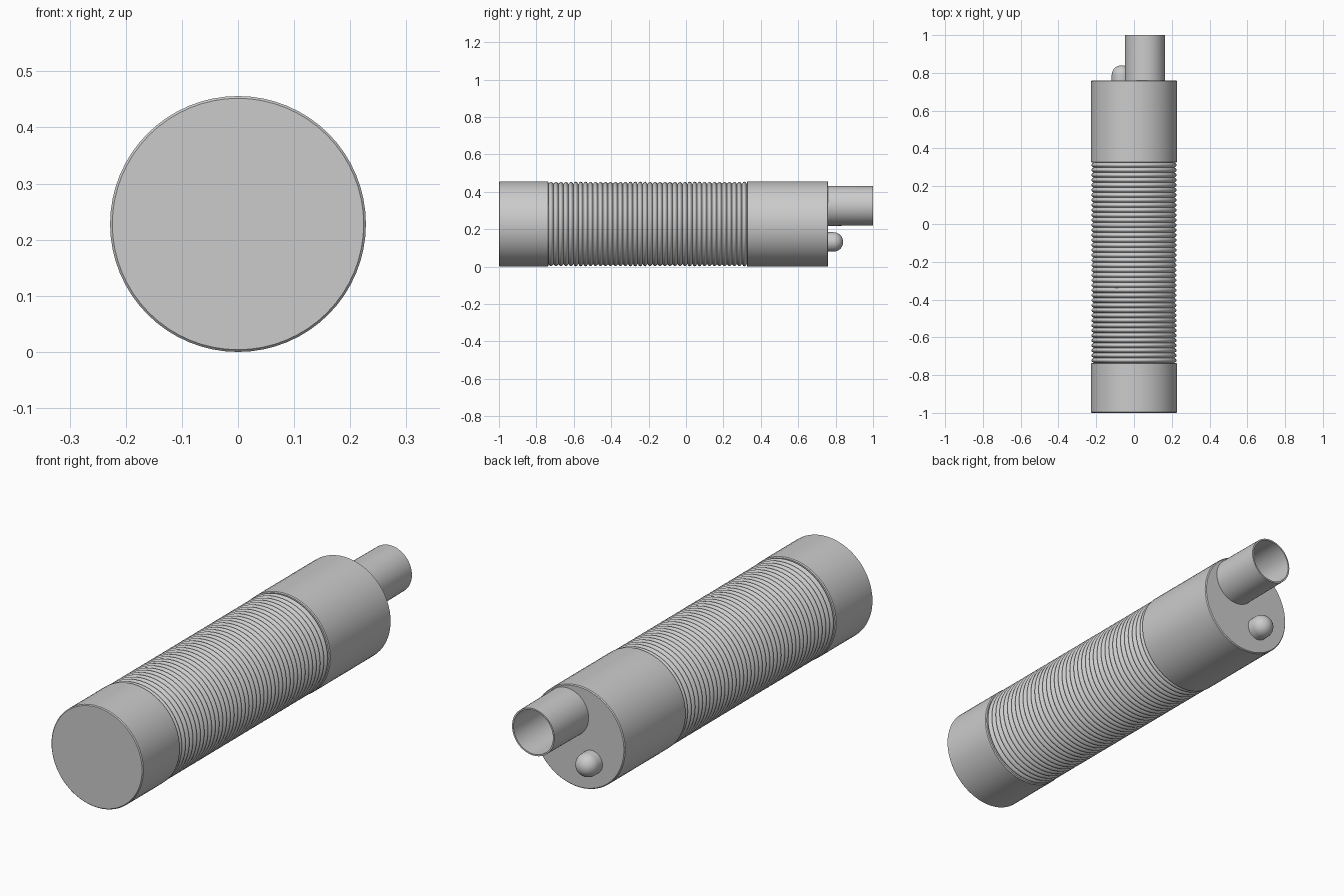
import bpy, bmesh, math
from mathutils import Vector

if "Cube" in bpy.data.objects:
    bpy.data.objects.remove(bpy.data.objects["Cube"], do_unlink=True)

grey = bpy.data.materials.new("plain_grey")
grey.use_nodes = True
colour = (0.6, 0.6, 0.6, 1)
grey.diffuse_color = colour
grey.node_tree.nodes["Principled BSDF"].inputs["Base Color"].default_value = colour

R = 0.228          # body radius
BEVEL = 0.004


def lathe(name, profile, x=0.0, z=R, steps=64):
    """Spin (radius, y) points around an axis parallel to y."""
    bm = bmesh.new()
    verts = [bm.verts.new((x + r, y, z)) for r, y in profile]
    edges = [bm.edges.new(pair) for pair in zip(verts, verts[1:])]
    bmesh.ops.spin(bm, geom=verts + edges, cent=Vector((x, 0, z)), axis=(0, 1, 0),
                   angle=math.tau, steps=steps)
    bmesh.ops.remove_doubles(bm, verts=bm.verts, dist=1e-5)
    bmesh.ops.recalc_face_normals(bm, faces=bm.faces)
    mesh = bpy.data.meshes.new(name)
    bm.to_mesh(mesh)
    bm.free()
    mesh.materials.append(grey)
    obj = bpy.data.objects.new(name, mesh)
    bpy.context.collection.objects.link(obj)
    bpy.ops.object.select_all(action="DESELECT")
    obj.select_set(True)
    bpy.context.view_layer.objects.active = obj
    bpy.ops.object.shade_smooth_by_angle(angle=math.radians(35))
    return obj


def bevelled_drum(name, y0, y1):
    lathe(name, [(0, y0), (R - BEVEL, y0), (R, y0 + BEVEL),
                 (R, y1 - BEVEL), (R - BEVEL, y1), (0, y1)])


# Plain drums at both ends of the grip
bevelled_drum("front_cap", -1.0, -0.735)
bevelled_drum("rear_housing", 0.325, 0.76)

# Ribbed grip: a row of rounded rings
RIBS, PARTS, DEPTH = 40, 8, 0.012
start, length = -0.735, 1.06
ribs = [(R - 0.002 - DEPTH + DEPTH * abs(math.sin(math.pi * i / PARTS)),
         start + length * i / (RIBS * PARTS)) for i in range(RIBS * PARTS + 1)]
lathe("ribbed_grip", ribs)

# Open, thin-walled outlet tube
lathe("outlet_tube", [(0.107, 0.75), (0.105, 1.0), (0.098, 1.0), (0.098, 0.762), (0, 0.762)],
      x=0.058, z=0.325, steps=48)

# Round-ended button on a short stem
BALL = 0.052
dome = [(BALL * math.cos(a), 0.788 + BALL * math.sin(a))
        for a in (math.pi / 2 * i / 10 for i in range(11))]
lathe("button", [(BALL, 0.75)] + dome, x=-0.066, z=0.132, steps=32)
